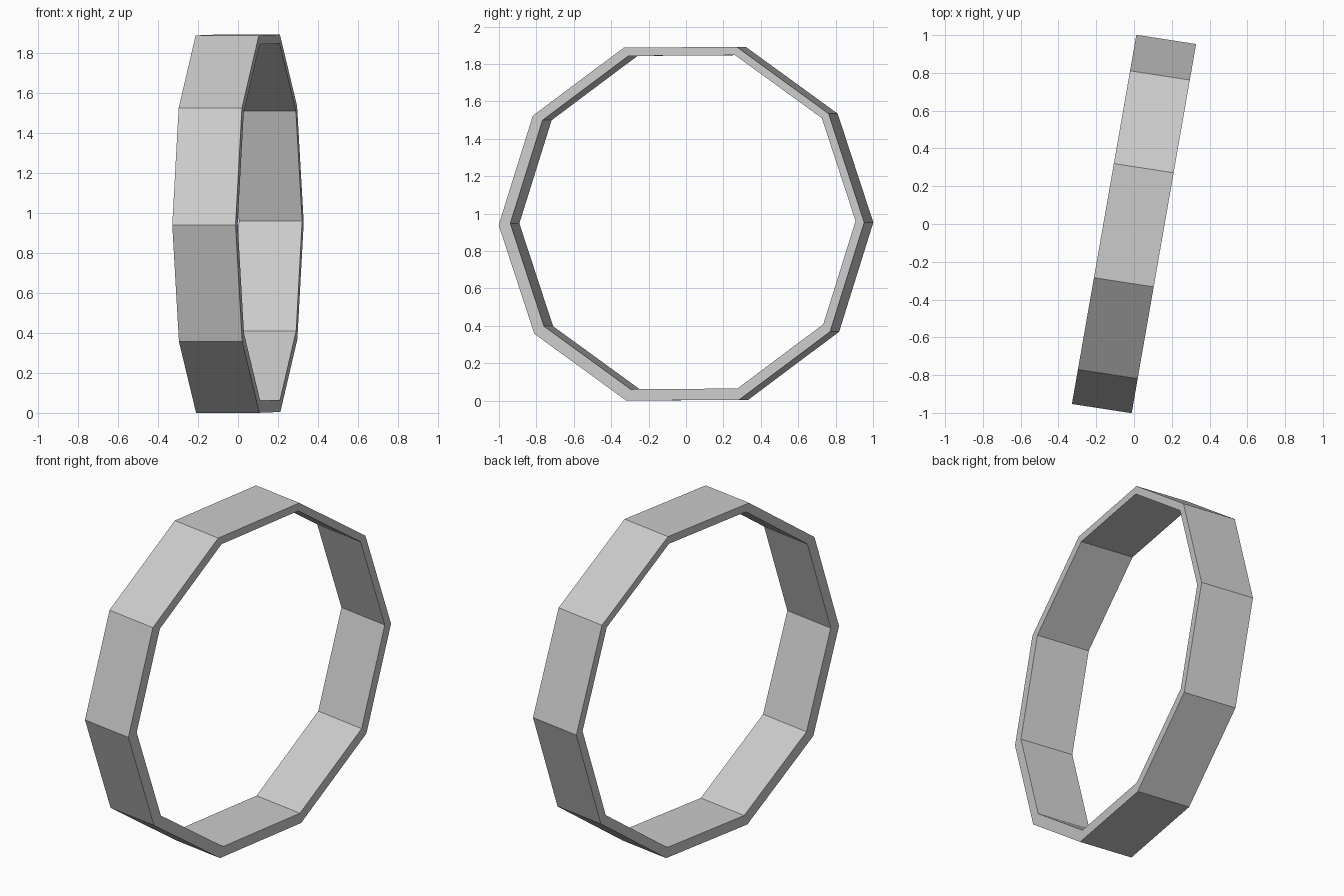
import bpy
import bmesh
from math import sin, cos, tau, radians
from mathutils import Matrix, Vector

cube = bpy.data.objects.get("Cube")
if cube:
    bpy.data.objects.remove(cube, do_unlink=True)

SIDES = 10
HALF_WIDTH = 0.16
OUTER_RADIUS, INNER_RADIUS = 0.992, 0.937
OUTER_CENTRE = Vector((0, 0, 0.946))
INNER_CENTRE = Vector((0, 0.008, 0.954))
ROLL = 0.007    # slight turn about the ring's own axis
SKEW = 0.02     # slight sideways lean of the band across its width

# Single plain colour
grey = bpy.data.materials.new("light_grey")
grey.use_nodes = True
colour = (0.6, 0.6, 0.6, 1)
grey.diffuse_color = colour
grey.node_tree.nodes["Principled BSDF"].inputs["Base Color"].default_value = colour


def add_loop(bm, x, radius, centre):
    """Ten-sided loop of vertices around the x axis."""
    loop = []
    for i in range(SIDES):
        a = tau * i / SIDES + ROLL
        offset = Vector((x, radius * cos(a) + SKEW * x, radius * sin(a)))
        loop.append(bm.verts.new(centre + offset))
    return loop


# Faceted ring: outer wall, rims and inner wall joined loop to loop
bm = bmesh.new()
loops = [
    add_loop(bm, -HALF_WIDTH, OUTER_RADIUS, OUTER_CENTRE),
    add_loop(bm, HALF_WIDTH, OUTER_RADIUS, OUTER_CENTRE),
    add_loop(bm, HALF_WIDTH, INNER_RADIUS, INNER_CENTRE),
    add_loop(bm, -HALF_WIDTH, INNER_RADIUS, INNER_CENTRE),
]
for k, loop in enumerate(loops):
    following = loops[(k + 1) % len(loops)]
    for i in range(SIDES):
        j = (i + 1) % SIDES
        bm.faces.new((loop[i], loop[j], following[j], following[i]))
bmesh.ops.recalc_face_normals(bm, faces=bm.faces)

# Turn the whole ring slightly about the vertical
bm.transform(Matrix.Rotation(radians(-9.9), 4, "Z"))

mesh = bpy.data.meshes.new("faceted_ring")
bm.to_mesh(mesh)
bm.free()
mesh.materials.append(grey)
ring = bpy.data.objects.new("faceted_ring", mesh)
bpy.context.collection.objects.link(ring)
